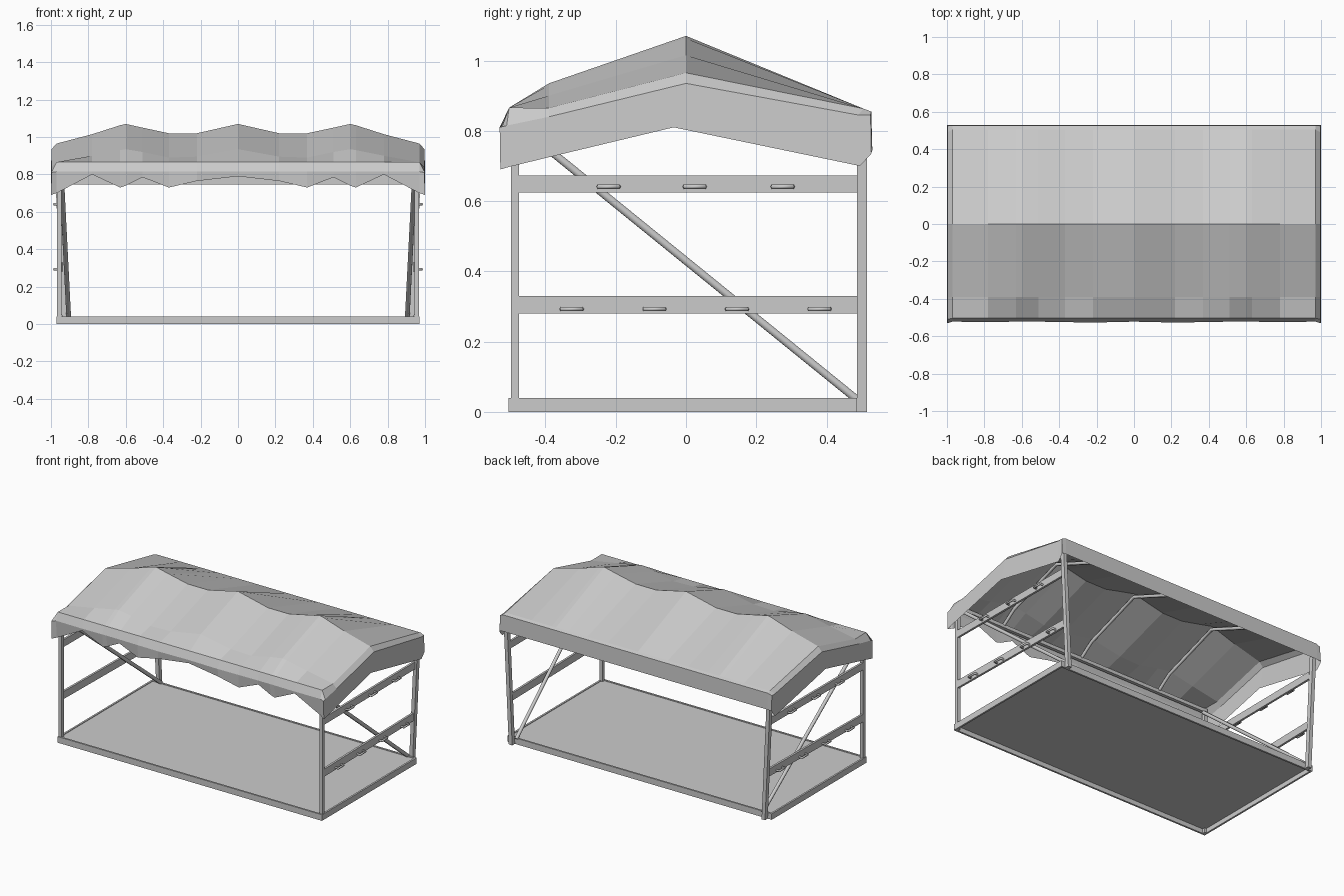
import bpy, bmesh
from mathutils import Vector

if "Cube" in bpy.data.objects:
    bpy.data.objects.remove(bpy.data.objects["Cube"])


def make(name, verts, faces):
    me = bpy.data.meshes.new(name)
    me.from_pydata(verts, [], faces)
    bm = bmesh.new()
    bm.from_mesh(me)
    bmesh.ops.recalc_face_normals(bm, faces=bm.faces)
    bm.to_mesh(me)
    bm.free()
    ob = bpy.data.objects.new(name, me)
    bpy.context.collection.objects.link(ob)
    return ob


def box(name, x0, x1, y0, y1, z0, z1):
    v = [(x, y, z) for x in (x0, x1) for y in (y0, y1) for z in (z0, z1)]
    return make(name, v, [(0, 1, 3, 2), (4, 6, 7, 5), (0, 4, 5, 1),
                          (2, 3, 7, 6), (0, 2, 6, 4), (1, 5, 7, 3)])


def bar(name, path, r, sides=1):
    cu = bpy.data.curves.new(name, 'CURVE')
    cu.dimensions = '3D'
    cu.bevel_depth = r
    cu.bevel_resolution = sides
    cu.use_fill_caps = True
    sp = cu.splines.new('POLY')
    sp.points.add(len(path) - 1)
    for p, c in zip(sp.points, path):
        p.co = (*c, 1)
    ob = bpy.data.objects.new(name, cu)
    bpy.context.collection.objects.link(ob)
    return ob


# platform: floor sheet with rim
box("floor", -0.965, 0.965, -0.50, 0.48, 0.030, 0.036)
for y in (-0.505, 0.475):
    box("floor_rim_long", -0.97, 0.97, y, y + 0.012, 0, 0.04)

for s in (-1, 1):
    def sbox(name, x0, x1, *r):
        return box(name, min(s * x0, s * x1), max(s * x0, s * x1), *r)

    sbox("floor_rim_end", 0.958, 0.97, -0.493, 0.475, 0, 0.04)
    sbox("front_post", 0.945, 0.967, -0.498, -0.475, 0, 0.85)
    # rear leg leans outward
    leg = sbox("rear_leg", 0.915, 0.94, 0.486, 0.515, 0, 0.85)
    for v in leg.data.vertices:
        if v.co.z > 0.5:
            v.co.x += s * 0.04
    # side rails, following the lean of the rear leg
    for z0, z1, hooks, hz in ((0.28, 0.33, (-0.325, -0.09, 0.145, 0.38), 0.293),
                              (0.625, 0.673, (-0.22, 0.025, 0.275), 0.641)):
        rail = sbox("side_rail", 0.952, 0.966, -0.498, 0.488, z0, z1)
        for v in rail.data.vertices:
            if v.co.y > 0:
                v.co.x -= s * 0.026 * (1 - z0 / 0.85)
        for y in hooks:
            xr = 0.966 - (y + 0.5) * 0.026 * (1 - z0 / 0.85)
            bar("rail_handle", [(s * (xr - 0.004), y - 0.028, hz), (s * (xr + 0.02), y - 0.028, hz),
                                (s * (xr + 0.02), y + 0.028, hz), (s * (xr - 0.004), y + 0.028, hz)], 0.007)
    bar("diagonal_brace", [(s * 0.905, 0.487, 0.035), (s * 0.945, -0.487, 0.825)], 0.0125)

# roof frame
for y in (-0.487, 0.5):
    box("eave_beam", -0.955, 0.955, y - 0.011, y + 0.011, 0.825, 0.848)
for x in (-0.6, 0, 0.6):
    bar("rafter", [(x, -0.487, 0.845), (x, -0.39, 0.915), (x, 0, 1.048), (x, 0.5, 0.845)], 0.011)

# canopy: x, ridge height, front fold height, front hem height, front bulge
half = [(0, 1.07, 0.935, 0.79, 0.0), (0.22, 1.02, 0.895, 0.765, 0.01),
        (0.37, 1.02, 0.89, 0.73, 0.005), (0.51, 1.05, 0.92, 0.785, 0.0),
        (0.60, 1.07, 0.935, 0.74, 0.0), (0.63, 1.063, 0.93, 0.73, 0.0),
        (0.78, 1.015, 0.90, 0.80, 0.005), (0.97, 0.965, 0.865, 0.70, 0.0)]
cols = []
for x, r, f, h, b in half:
    cols.append([(x, -0.515 - b, h), (x, -0.522 - b / 2, 0.815), (x, -0.503, 0.866),
                 (x, -0.39, f), (x, 0, r), (x, 0.505, 0.863), (x, 0.527, 0.855), (x, 0.53, 0.747)])
# end skirt: upper edge then hem
cols.append([(0.997, -0.528, 0.69), (0.997, -0.53, 0.81), (0.997, -0.51, 0.815), (0.997, -0.39, 0.84),
             (0.997, 0, 0.935), (0.997, 0.49, 0.845), (0.997, 0.525, 0.845), (0.997, 0.53, 0.745)])
cols.append([(1.0, -0.528, 0.69), (1.0, -0.528, 0.69), (1.0, -0.505, 0.697), (1.0, -0.39, 0.725),
             (1.0, -0.035, 0.81), (1.0, 0.495, 0.70), (1.0, 0.527, 0.735), (1.0, 0.53, 0.745)])
full = [[(-x, y, z) for x, y, z in c] for c in cols[:0:-1]] + cols
n = len(cols[0])
faces = [(i * n + j, (i + 1) * n + j, (i + 1) * n + j + 1, i * n + j + 1)
         for i in range(len(full) - 1) for j in range(n - 1)]
canopy = make("canopy", [p for c in full for p in c], faces)
bm = bmesh.new()
bm.from_mesh(canopy.data)
bmesh.ops.remove_doubles(bm, verts=bm.verts, dist=0.0035)
bmesh.ops.recalc_face_normals(bm, faces=bm.faces)
# keep the sheet facing outward
if sum(f.normal.z * f.calc_area() for f in bm.faces) < 0:
    bmesh.ops.reverse_faces(bm, faces=bm.faces)
bm.to_mesh(canopy.data)
bm.free()
